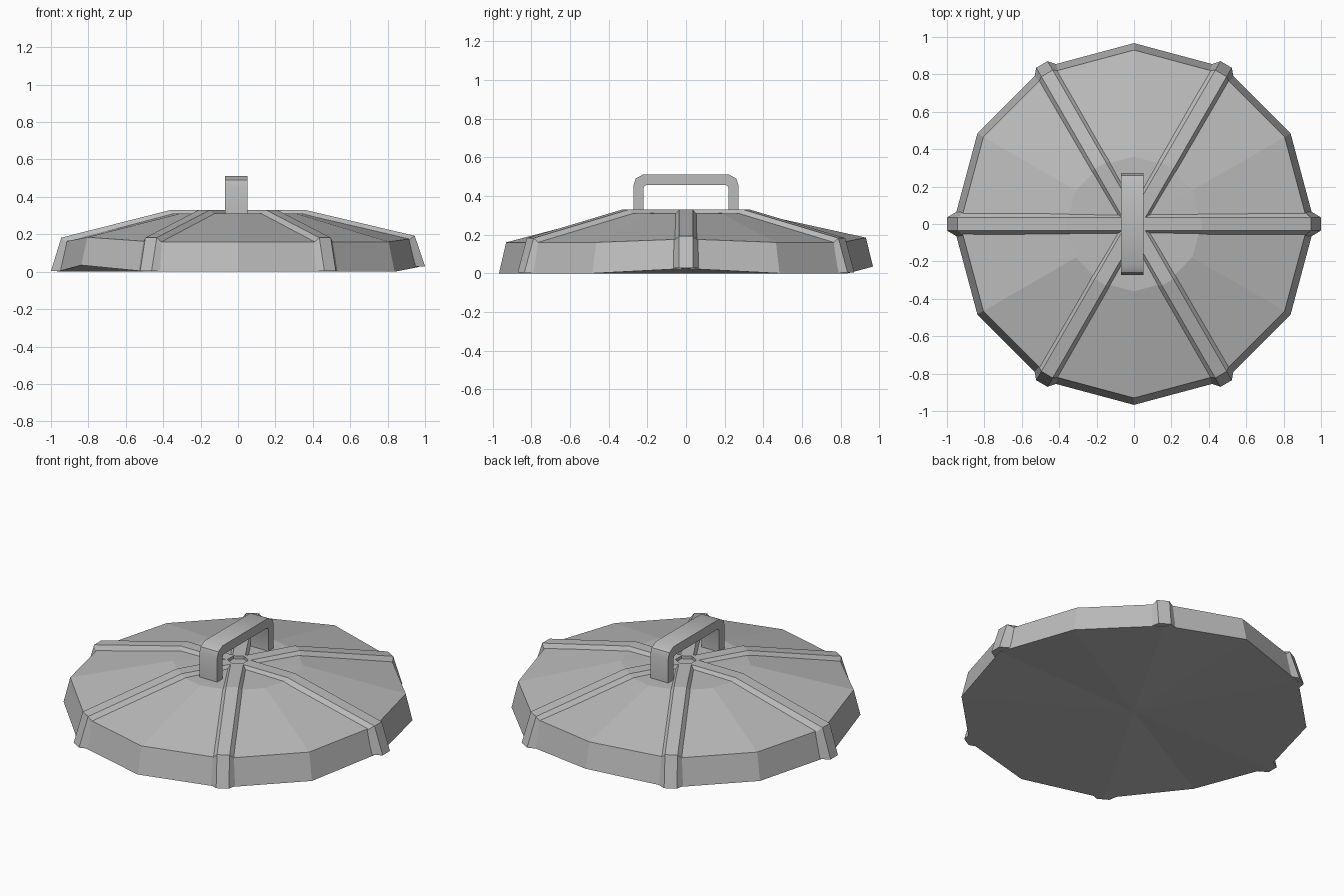
import bpy
import bmesh
from math import cos, sin, radians
from mathutils import Matrix

cube = bpy.data.objects.get("Cube")
if cube:
    bpy.data.objects.remove(cube)

metal = bpy.data.materials.new("grey_metal")
metal.use_nodes = True
GREY = (0.5, 0.5, 0.5, 1)
metal.diffuse_color = GREY
metal.node_tree.nodes["Principled BSDF"].inputs["Base Color"].default_value = GREY


def finish(bm, name):
    bmesh.ops.recalc_face_normals(bm, faces=bm.faces)
    mesh = bpy.data.meshes.new(name)
    bm.to_mesh(mesh)
    bm.free()
    mesh.materials.append(metal)
    obj = bpy.data.objects.new(name, mesh)
    bpy.context.collection.objects.link(obj)
    return obj


def bridge(bm, a, b, closed=True):
    n = len(a)
    for i in range(n if closed else n - 1):
        j = (i + 1) % n
        bm.faces.new((a[i], a[j], b[j], b[i]))


# Corners of the rim that are bent upwards, by angle
LIFT = {0: 0.025, 90: 0.035, 210: 0.035}
SIDES = 12

# Twelve-sided lid: bottom rim, shoulder, and raised centre
bm = bmesh.new()
rings = []
for radius, z, bend in ((0.967, 0.0, 1), (0.93, 0.16, 0.7), (0.36, 0.31, 0)):
    ring = []
    for i in range(SIDES):
        deg = i * 360 // SIDES
        a = radians(deg)
        ring.append(bm.verts.new((radius * cos(a), radius * sin(a),
                                  z + bend * LIFT.get(deg, 0))))
    rings.append(ring)
bridge(bm, rings[0], rings[1])
bridge(bm, rings[1], rings[2])
for ring, z in ((rings[0], 0.0), (rings[2], 0.312)):
    centre = bm.verts.new((0, 0, z))
    for i in range(SIDES):
        bm.faces.new((ring[i], ring[(i + 1) % SIDES], centre))
finish(bm, "lid")

# Six ribs: a trapezoid section swept from the centre down over the rim
for k in range(6):
    deg = 60 * k
    lift = LIFT.get(deg, 0)
    reach = 1.0 if k % 3 == 0 else 0.985
    # Each station: outer radius and height, then inner radius and height
    path = (
        (0.05, 0.33, 0.05, 0.29),
        (0.36, 0.33, 0.35, 0.295),
        (reach - 0.055, 0.182 + lift * 0.4, 0.91, 0.15 + lift * 0.7),
        (reach, 0.003 + lift, 0.95, 0.003 + lift),
    )
    bm = bmesh.new()
    sections = []
    for r_out, z_out, r_in, z_in in path:
        sections.append([bm.verts.new(p) for p in (
            (r_in, -0.065, z_in), (r_out, -0.035, z_out),
            (r_out, 0.035, z_out), (r_in, 0.065, z_in))])
    for a, b in zip(sections, sections[1:]):
        bridge(bm, a, b)
    bm.faces.new(sections[0])
    bm.faces.new(sections[-1])
    bmesh.ops.rotate(bm, verts=bm.verts, cent=(0, 0, 0),
                     matrix=Matrix.Rotation(radians(deg), 3, "Z"))
    finish(bm, f"rib_{k + 1}")

# Handle: a squared arch with chamfered outer corners, swept across x
half_outer = [(0.272, 0.30), (0.272, 0.455), (0.26, 0.49), (0.22, 0.512)]
half_inner = [(0.22, 0.30), (0.22, 0.44), (0.215, 0.452), (0.205, 0.456)]


def arch(half):
    return half + [(-y, z) for y, z in reversed(half)]


bm = bmesh.new()
loops = [[bm.verts.new((x, y, z)) for y, z in arch(half)]
         for x, half in ((-0.07, half_outer), (0.05, half_outer),
                         (0.05, half_inner), (-0.07, half_inner))]
for i in range(4):
    bridge(bm, loops[i], loops[(i + 1) % 4], closed=False)
for end in (0, -1):
    bm.faces.new([loop[end] for loop in loops])
handle = finish(bm, "handle")

# Soften only the bends of the handle
bpy.ops.object.select_all(action="DESELECT")
bpy.context.view_layer.objects.active = handle
handle.select_set(True)
bpy.ops.object.shade_smooth_by_angle(angle=radians(40))
